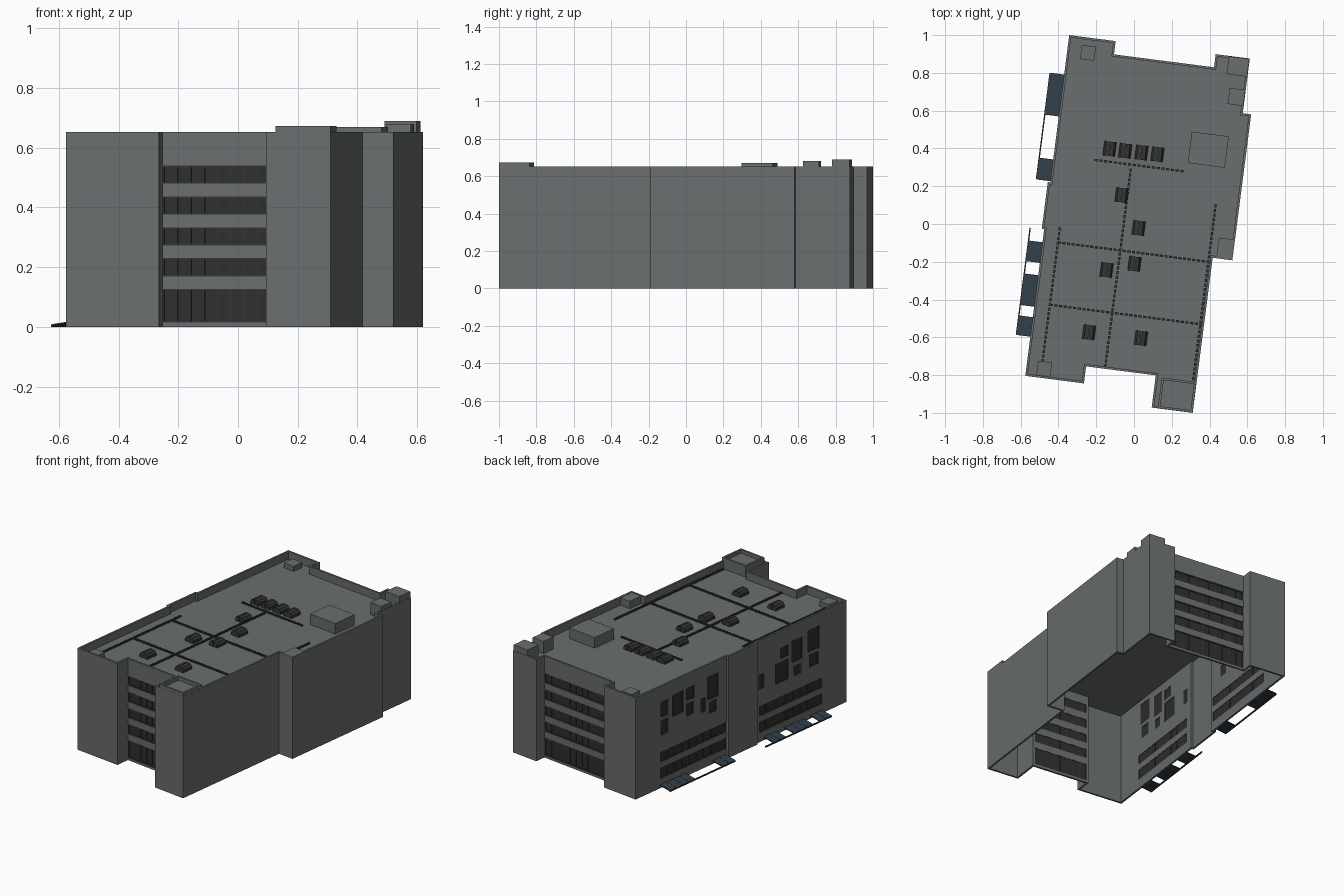
import bpy, bmesh, math

if "Cube" in bpy.data.objects:
    bpy.data.objects.remove(bpy.data.objects["Cube"])

ROT = math.radians(-7.35)   # the whole block is turned slightly on plan
TOP, ROOF, T = 0.652, 0.602, 0.012


def material(name, rgb):
    m = bpy.data.materials.new(name)
    m.diffuse_color = (*rgb, 1)
    m.use_nodes = True
    m.node_tree.nodes["Principled BSDF"].inputs["Base Color"].default_value = m.diffuse_color
    return m


CONCRETE = material("grey concrete", (0.145, 0.157, 0.157))
GLASS = material("dark glass", (0.028, 0.028, 0.028))
FRAME = material("dark metal", (0.036, 0.037, 0.037))
PANEL = material("blue grey panel", (0.03, 0.05, 0.07))


def finish(name, bm, mat):
    bmesh.ops.recalc_face_normals(bm, faces=bm.faces)
    me = bpy.data.meshes.new(name)
    bm.to_mesh(me)
    bm.free()
    me.materials.append(mat)
    ob = bpy.data.objects.new(name, me)
    ob.rotation_euler.z = ROT
    bpy.context.collection.objects.link(ob)
    return ob


def loft(bm, a, b):
    """Closed solid between two matching polygons."""
    va, vb = [bm.verts.new(p) for p in a], [bm.verts.new(p) for p in b]
    bm.faces.new(va)
    bm.faces.new(vb)
    n = len(va)
    for i in range(n):
        j = (i + 1) % n
        bm.faces.new((va[i], va[j], vb[j], vb[i]))


def prism(name, pts, z0, z1, mat):
    bm = bmesh.new()
    loft(bm, [(x, y, z0) for x, y in pts], [(x, y, z1) for x, y in pts])
    return finish(name, bm, mat)


def boxes(name, mat, items):
    bm = bmesh.new()
    for x0, x1, y0, y1, z0, z1 in items:
        q = [(x0, y0), (x1, y0), (x1, y1), (x0, y1)]
        loft(bm, [(*p, z0) for p in q], [(*p, z1) for p in q])
    return finish(name, bm, mat)


def profiles(name, mat, items):
    """Items are (x-z profile, y0, y1), swept along y."""
    bm = bmesh.new()
    for prof, y0, y1 in items:
        loft(bm, [(x, y0, z) for x, z in prof], [(x, y1, z) for x, z in prof])
    return finish(name, bm, mat)


def inset(pts, t):
    """Inward offset of a counter-clockwise right-angled outline."""
    out, n = [], len(pts)
    for i, (x, y) in enumerate(pts):
        ox = oy = 0
        for a, b in ((pts[i - 1], pts[i]), (pts[i], pts[(i + 1) % n])):
            dx, dy = b[0] - a[0], b[1] - a[1]
            l = math.hypot(dx, dy)
            ox -= dy / l * t
            oy += dx / l * t
        out.append((x + ox, y + oy))
    return out


def ring(name, pts, t, z0, z1, mat):
    bm = bmesh.new()
    inn = inset(pts, t)
    loops = [[bm.verts.new((x, y, z)) for x, y in p]
             for p, z in ((pts, z0), (pts, z1), (inn, z1), (inn, z0))]
    n = len(pts)
    for k in range(4):
        a, b = loops[k], loops[(k + 1) % 4]
        for i in range(n):
            j = (i + 1) % n
            bm.faces.new((a[i], a[j], b[j], b[i]))
    return finish(name, bm, mat)


# Outer walls: open-bottomed shell that rises past the roof as a parapet
W, S, N = -0.468, -0.78, 0.877
outline = [(W, -0.871), (-0.155, -0.871), (-0.155, S), (0.217, S), (0.217, -0.952),
           (0.436, -0.952), (0.436, -0.124), (0.541, -0.124), (0.541, 0.655),
           (0.496, 0.655), (0.496, 0.947), (0.314, 0.947), (0.314, N), (-0.22, N),
           (-0.22, 0.948), (W, 0.948), (W, 0.162), (-0.481, 0.162), (-0.481, -0.088),
           (W, -0.088)]
walls = ring("outer_walls", outline, T, 0, TOP, CONCRETE)
prism("roof_deck", inset(outline, T * 0.9), ROOF - 0.005, ROOF, CONCRETE)

# Windows as (wall, start, end, bottom, top, panes)
windows = []
for z0, z1 in ((0.015, 0.127), (0.169, 0.231), (0.273, 0.333), (0.376, 0.437), (0.48, 0.54)):
    windows.append(("S", -0.153, 0.215, z0, z1, 8))
    windows.append(("N", -0.218, 0.312, z0, z1, 11))
for z0, z1 in ((0.06, 0.127), (0.165, 0.228)):
    windows.append(("W", 0.165, 0.733, z0, z1, 9))
    windows.append(("W", -0.66, -0.12, z0, z1, 9))
for a0, a1, z0, z1 in (
        (0.67, 0.73, 0.45, 0.55), (0.67, 0.73, 0.335, 0.43), (0.535, 0.63, 0.42, 0.56),
        (0.44, 0.51, 0.48, 0.56), (0.45, 0.51, 0.38, 0.46), (0.345, 0.385, 0.36, 0.45),
        (0.235, 0.33, 0.42, 0.57), (0.25, 0.31, 0.33, 0.405), (-0.16, -0.115, 0.335, 0.43),
        (-0.37, -0.26, 0.32, 0.45), (-0.37, -0.3, 0.47, 0.54), (-0.49, -0.4, 0.41, 0.55),
        (-0.48, -0.42, 0.32, 0.385), (-0.64, -0.54, 0.43, 0.57), (-0.63, -0.55, 0.33, 0.41)):
    windows.append(("W", a0, a1, z0, z1, 1))


def on_wall(side, a0, a1, z0, z1, d0, d1):
    """Box on a wall, d measured inward from the outer face."""
    if side == "W":
        return (W + d0, W + d1, a0, a1, z0, z1)
    if side == "S":
        return (a0, a1, S + d0, S + d1, z0, z1)
    return (a0, a1, N - d1, N - d0, z0, z1)


cutter = boxes("window_cutter", FRAME, [on_wall(*w[:5], -0.01, 0.025) for w in windows])
cutter.hide_render = True
mod = walls.modifiers.new("windows", "BOOLEAN")
mod.object, mod.operation, mod.solver = cutter, "DIFFERENCE", "EXACT"
bpy.context.view_layer.objects.active = walls
bpy.ops.object.modifier_apply(modifier="windows")
bpy.data.objects.remove(cutter)

boxes("window_glass", GLASS, [on_wall(*w[:5], 0.007, 0.010) for w in windows])
bars = []
for side, a0, a1, z0, z1, n in windows:
    f = 0.004
    bars += [on_wall(side, a0, a1, z, z + f, 0.004, 0.0115) for z in (z0, z1 - f)]
    for i in range(n + 1):
        a = a0 + (a1 - a0 - f) * i / n
        bars.append(on_wall(side, a, a + f, z0 + f, z1 - f, 0.004, 0.0115))
boxes("window_frames", FRAME, bars)

# Rooftop housings and the raised corner tower top
boxes("penthouse", CONCRETE, [(0.241, 0.439, 0.357, 0.524, ROOF, 0.67)])
boxes("roof_housings", CONCRETE, [
    (-0.411, -0.336, -0.858, -0.783, ROOF, 0.635),
    (-0.395, -0.32, 0.83, 0.905, ROOF, 0.635),
    (0.385, 0.494, 0.85, 0.945, ROOF, 0.69),
    (0.41, 0.494, 0.694, 0.78, ROOF, 0.68),
    (0.455, 0.53, -0.113, -0.014, ROOF, 0.65)])
tower = [(0.25, -0.951), (0.435, -0.951), (0.435, -0.788), (0.25, -0.788)]
ring("tower_parapet", tower, T, ROOF, 0.673, CONCRETE)
prism("tower_cap", inset(tower, T * 0.9), 0.645, 0.65, CONCRETE)

# Air handling units: two humped halves each
units = []
for x, y in ((-0.179, 0.378), (-0.096, 0.378), (-0.009, 0.38), (0.076, 0.382), (-0.085, 0.143),
             (0.027, -0.018), (0.03, -0.209), (-0.113, -0.26), (-0.163, -0.599), (0.114, -0.595)):
    for s in (-1, 1):
        prof = [(0.001, ROOF), (0.032, ROOF), (0.032, 0.618), (0.022, 0.632), (0.001, 0.636)]
        units.append(([(x + s * px, z) for px, z in prof], y - 0.038, y + 0.038))
profiles("air_units", FRAME, units)

# Dotted roof pipe supports
dots = []
for x0, y0, x1, y1 in ((-0.242, 0.31, 0.216, 0.31), (-0.054, 0.28, -0.054, -0.763),
                       (-0.38, -0.148, 0.413, -0.148), (-0.38, -0.481, 0.42, -0.481),
                       (-0.387, -0.077, -0.387, -0.78), (0.416, 0.151, 0.416, -0.77)):
    n = round(math.hypot(x1 - x0, y1 - y0) / 0.025)
    hx, hy = (0.0085, 0.006) if y0 == y1 else (0.006, 0.0085)
    for i in range(n + 1):
        x, y = x0 + (x1 - x0) * i / n, y0 + (y1 - y0) * i / n
        dots.append((x - hx, x + hx, y - hy, y + hy, ROOF, ROOF + 0.009))
boxes("pipe_supports", FRAME, dots)

# Sloped panels along the foot of the left side, with their front rails
panels, edges = [], []
for y0, y1, n in ((0.516, 0.735, 4), (0.17, 0.282, 2), (-0.266, -0.16, 2),
                  (-0.5, -0.336, 3), (-0.66, -0.56, 2)):
    slope = [(-0.543, 0.005), (W, 0.017), (W, 0.021), (-0.543, 0.009)]
    step = (y1 - y0) / n
    for i in range(n):
        panels.append((slope, y0 + i * step + 0.002, y0 + (i + 1) * step - 0.002))
    for i in range(n + 1):
        edges.append(([(x, z - 0.001) for x, z in slope], y0 + i * step - 0.002, y0 + i * step + 0.002))
profiles("ground_panels", PANEL, panels)
profiles("panel_edges", FRAME, edges)
boxes("panel_rails", FRAME, [(-0.546, -0.539, 0.17, 0.735, 0, 0.008),
                             (-0.546, -0.539, -0.66, -0.09, 0, 0.008)])
